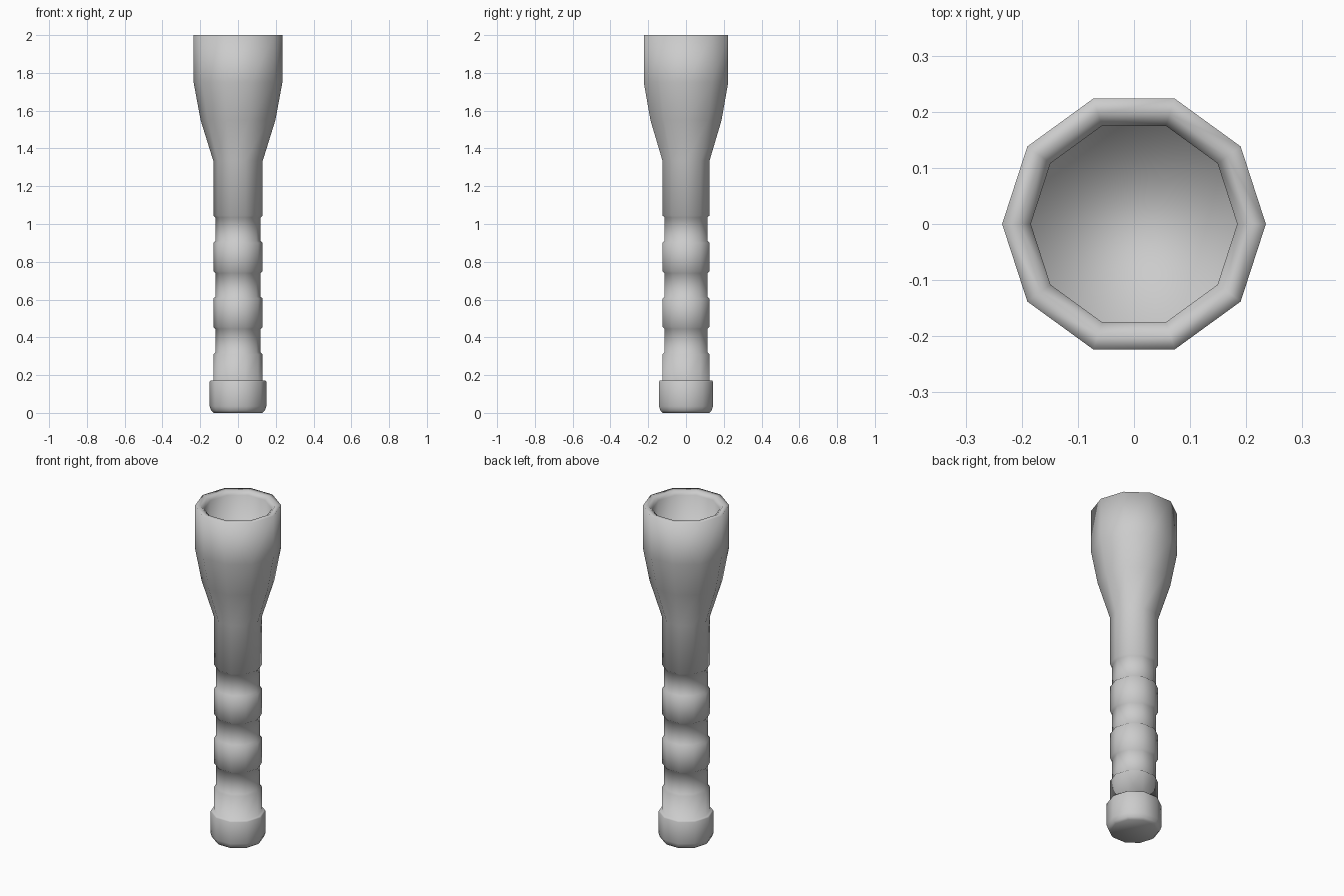
import bpy, bmesh, math

cube = bpy.data.objects.get("Cube")
if cube:
    bpy.data.objects.remove(cube, do_unlink=True)

SIDES = 10

grey = bpy.data.materials.new("plain_grey")
grey.use_nodes = True
colour = (0.6, 0.6, 0.6, 1)
grey.diffuse_color = colour
grey.node_tree.nodes["Principled BSDF"].inputs["Base Color"].default_value = colour


def lathe(name, profile):
    """Turn a (radius, height) profile into a capped, smooth ten-sided solid."""
    bm = bmesh.new()
    rings = []
    for r, z in profile:
        rings.append([bm.verts.new((r * math.cos(math.tau * i / SIDES),
                                    r * math.sin(math.tau * i / SIDES), z))
                      for i in range(SIDES)])
    for low, high in zip(rings, rings[1:]):
        for i in range(SIDES):
            j = (i + 1) % SIDES
            bm.faces.new((low[i], low[j], high[j], high[i]))
    bm.faces.new(rings[0][::-1])
    bm.faces.new(rings[-1])
    for face in bm.faces:
        face.smooth = True
    mesh = bpy.data.meshes.new(name)
    bm.to_mesh(mesh)
    bm.free()
    mesh.materials.append(grey)
    obj = bpy.data.objects.new(name, mesh)
    bpy.context.collection.objects.link(obj)
    return obj


# End cap with a bevelled foot
profile = [(0.13, 0), (0.142, 0.012), (0.15, 0.035), (0.15, 0.165), (0.145, 0.172)]

# Grip: raised bands separated by shallow grooves
GRIP, GROOVE = 0.131, 0.12
profile.append((GRIP, 0.172))
for k in range(3):
    top = 0.31 + 0.295 * k
    profile += [(GRIP, top), (GROOVE, top + 0.01),
                (GROOVE, top + 0.135), (GRIP, top + 0.145)]

# Flared head, rim and hollow lamp well
profile += [(GRIP, 1.335), (0.198, 1.55), (0.235, 1.75), (0.235, 2),
            (0.205, 2), (0.184, 1.98), (0.184, 1.8)]

lathe("flashlight_body", profile)
